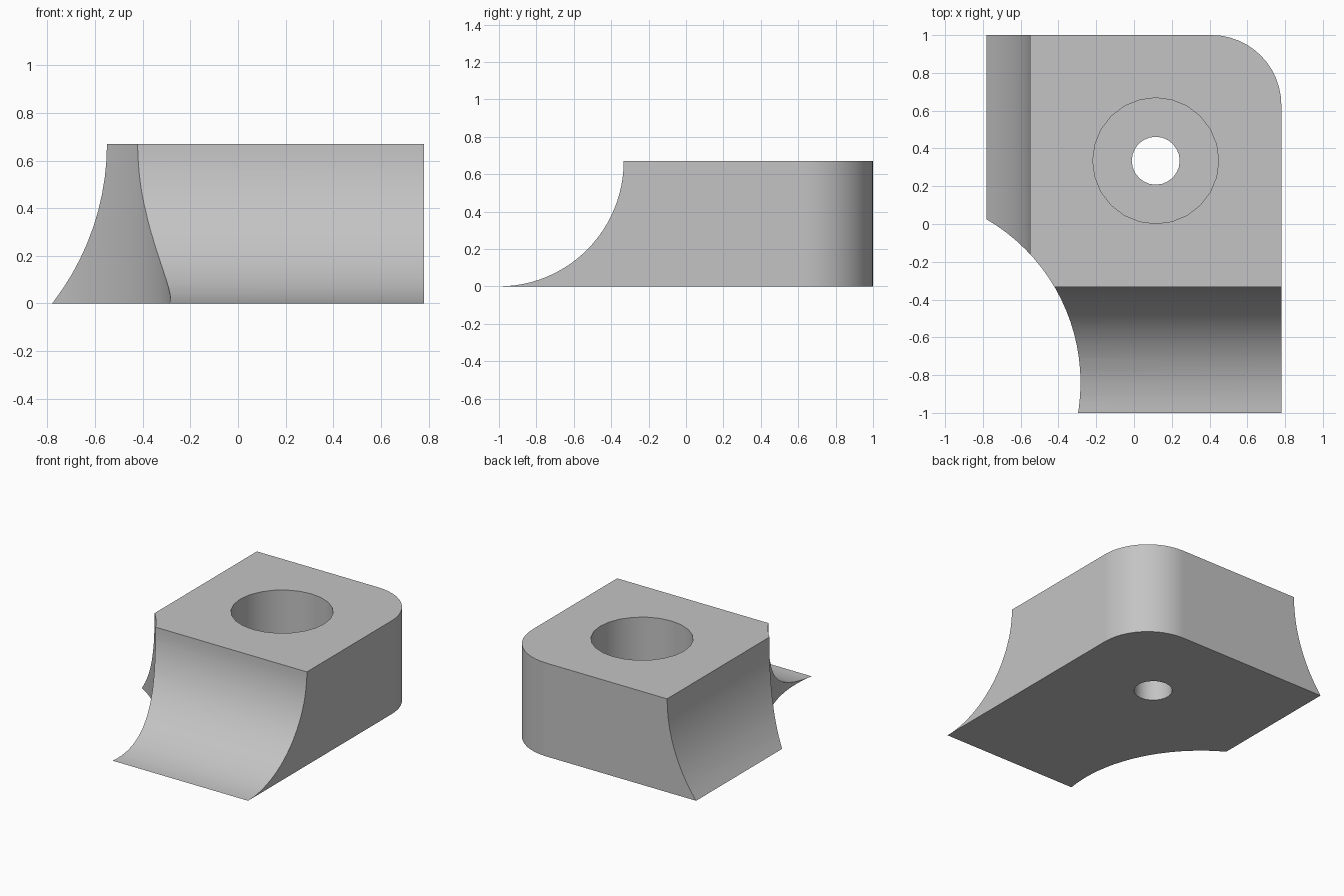
import bpy, bmesh
from math import sin, cos, pi, radians
from mathutils import Matrix

if "Cube" in bpy.data.objects:
    bpy.data.objects.remove(bpy.data.objects["Cube"], do_unlink=True)

HALF_W, HEIGHT = 0.78, 0.67
LEFT_OVERHANG = 0.04      # trimmed away by the side scoop

grey = bpy.data.materials.new("plain grey")
grey.use_nodes = True
grey.diffuse_color = (0.55, 0.55, 0.55, 1)
grey.node_tree.nodes["Principled BSDF"].inputs["Base Color"].default_value = grey.diffuse_color


def add_object(name, bm):
    bmesh.ops.recalc_face_normals(bm, faces=bm.faces)
    mesh = bpy.data.meshes.new(name)
    bm.to_mesh(mesh)
    bm.free()
    mesh.materials.append(grey)
    obj = bpy.data.objects.new(name, mesh)
    bpy.context.collection.objects.link(obj)
    return obj


def cut_cylinder(target, centre, radius, depth, sides, axis="Z"):
    """Subtract a cylinder from the target and discard the cutter."""
    turn = Matrix.Rotation(pi / 2, 4, "X") if axis == "Y" else Matrix()
    bm = bmesh.new()
    bmesh.ops.create_cone(bm, cap_ends=True, segments=sides, radius1=radius,
                          radius2=radius, depth=depth,
                          matrix=Matrix.Translation(centre) @ turn)
    cutter = add_object("cutter", bm)
    cutter.hide_render = True
    mod = target.modifiers.new("cut", "BOOLEAN")
    mod.operation, mod.solver, mod.object = "DIFFERENCE", "EXACT", cutter
    bpy.ops.object.modifier_apply(modifier=mod.name)
    bpy.data.objects.remove(cutter, do_unlink=True)


# Body: side profile with a concave quarter arc at the front, extruded across
steps = 24
profile = [(1, 0), (1, HEIGHT)]
for i in range(steps + 1):
    a = pi / 2 * i / steps
    profile.append((-1 + 0.667 * cos(a), HEIGHT * (1 - sin(a))))
bm = bmesh.new()
start = -HALF_W - LEFT_OVERHANG
face = bm.faces.new([bm.verts.new((start, y, z)) for y, z in profile])
new = bmesh.ops.extrude_face_region(bm, geom=[face])["geom"]
bmesh.ops.translate(bm, vec=(HALF_W - start, 0, 0),
                    verts=[v for v in new if isinstance(v, bmesh.types.BMVert)])

# Rounded back left corner
corner = [e for e in bm.edges
          if all(v.co.x > HALF_W - 0.01 and v.co.y > 0.99 for v in e.verts)]
bmesh.ops.bevel(bm, geom=corner, offset=0.37, segments=12, profile=0.5,
                affect="EDGES")
body = add_object("scooped_block", bm)
bpy.context.view_layer.objects.active = body
body.select_set(True)

# Side scoop, corner scoop, counterbore and through hole
cut_cylinder(body, (-1.64, 0, HEIGHT), 1.09, 4, 96, "Y")
cut_cylinder(body, (-1.283, -0.84, 0.3), 1.0, 3, 96)
cut_cylinder(body, (0.115, 0.335, 1.25), 0.333, 2, 24)
cut_cylinder(body, (0.115, 0.335, 0), 0.127, 3, 24)

# Smooth curves, crisp edges
bpy.ops.object.shade_smooth_by_angle(angle=radians(30))
body.modifiers.new("even_normals", "WEIGHTED_NORMAL").keep_sharp = True
